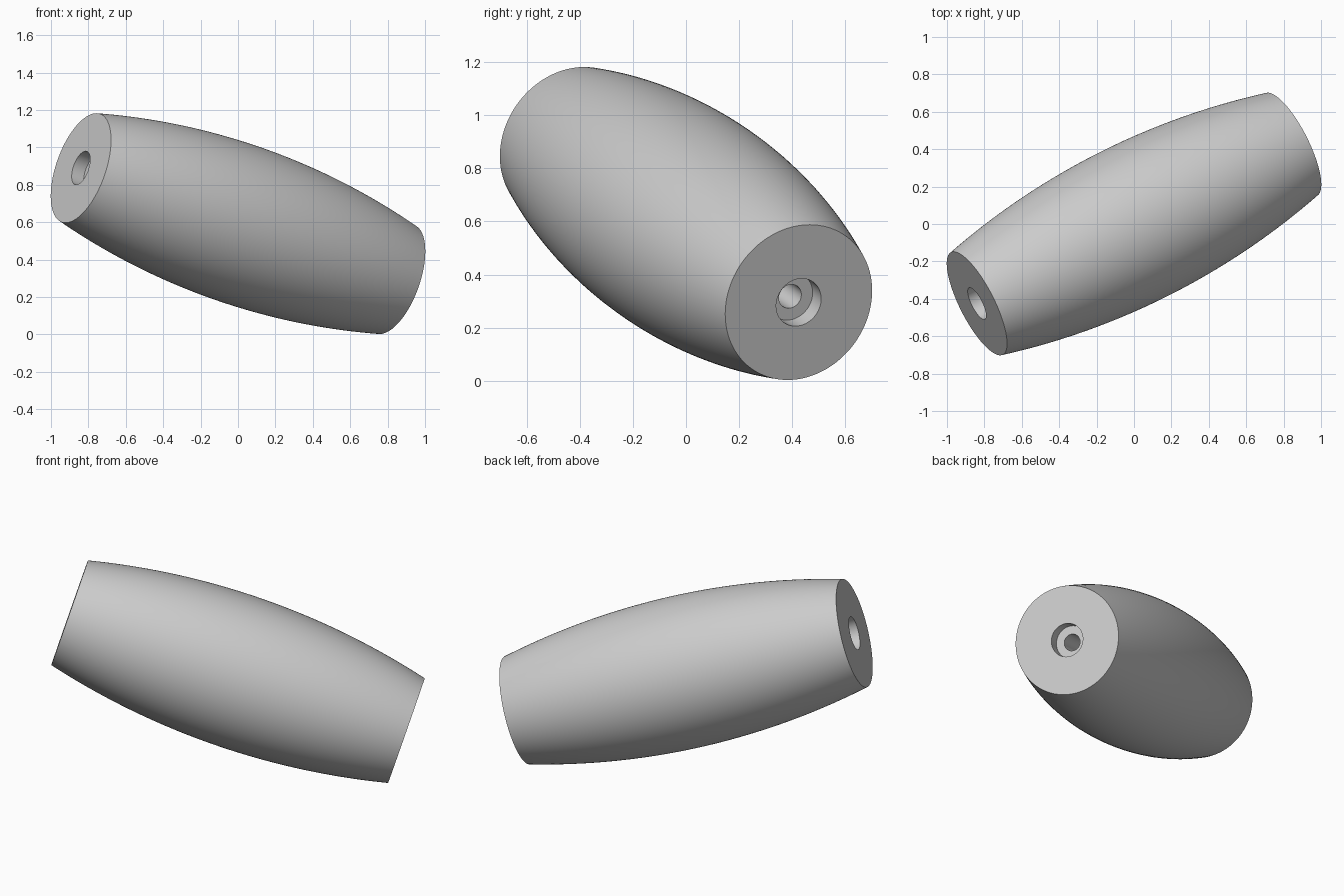
import bpy, bmesh, math
from mathutils import Vector, Matrix

cube = bpy.data.objects.get("Cube")
if cube:
    bpy.data.objects.remove(cube, do_unlink=True)

START = Vector((-0.84, -0.425, 0.89))
END = Vector((0.84, 0.425, 0.295))
AXIS = END - START
HALF = AXIS.length / 2
END_R, MID_R = 0.307, 0.425
RECESS_R, RECESS_DEPTH, BORE_R = 0.094, 0.075, 0.047
SEGMENTS, STEPS = 128, 40

grey = bpy.data.materials.new("light grey")
colour = (0.6, 0.6, 0.6, 1)
grey.use_nodes = True
grey.diffuse_color = colour
grey.node_tree.nodes["Principled BSDF"].inputs["Base Color"].default_value = colour

# Barrel profile: circular arc outside, stepped bore inside
sag = MID_R - END_R
arc_r = (HALF ** 2 + sag ** 2) / (2 * sag)
half_angle = math.asin(HALF / arc_r)
profile = []
for i in range(STEPS + 1):
    a = half_angle * (2 * i / STEPS - 1)
    profile.append((MID_R - arc_r * (1 - math.cos(a)), arc_r * math.sin(a)))
floor = HALF - RECESS_DEPTH
profile += [(RECESS_R, HALF), (RECESS_R, floor), (BORE_R, floor),
            (BORE_R, -floor), (RECESS_R, -floor), (RECESS_R, -HALF)]

# Revolve the profile into the handle
bm = bmesh.new()
verts = [bm.verts.new((r, 0, z)) for r, z in profile]
edges = [bm.edges.new((v, verts[(i + 1) % len(verts)])) for i, v in enumerate(verts)]
bmesh.ops.spin(bm, geom=verts + edges, cent=(0, 0, 0), axis=(0, 0, 1),
               angle=2 * math.pi, steps=SEGMENTS, use_merge=True)
bmesh.ops.remove_doubles(bm, verts=bm.verts, dist=1e-5)
bmesh.ops.recalc_face_normals(bm, faces=bm.faces)

# Tilt it onto its resting axis
tilt = AXIS.to_track_quat('Z', 'Y').to_matrix().to_4x4()
bm.transform(Matrix.Translation((START + END) / 2) @ tilt)
mesh = bpy.data.meshes.new("barrel_handle")
bm.to_mesh(mesh)
bm.free()
mesh.materials.append(grey)
handle = bpy.data.objects.new("barrel_handle", mesh)
bpy.context.collection.objects.link(handle)

# Smooth curved walls, crisp rims
bpy.ops.object.select_all(action='DESELECT')
handle.select_set(True)
bpy.context.view_layer.objects.active = handle
bpy.ops.object.shade_smooth_by_angle(angle=math.radians(30))
